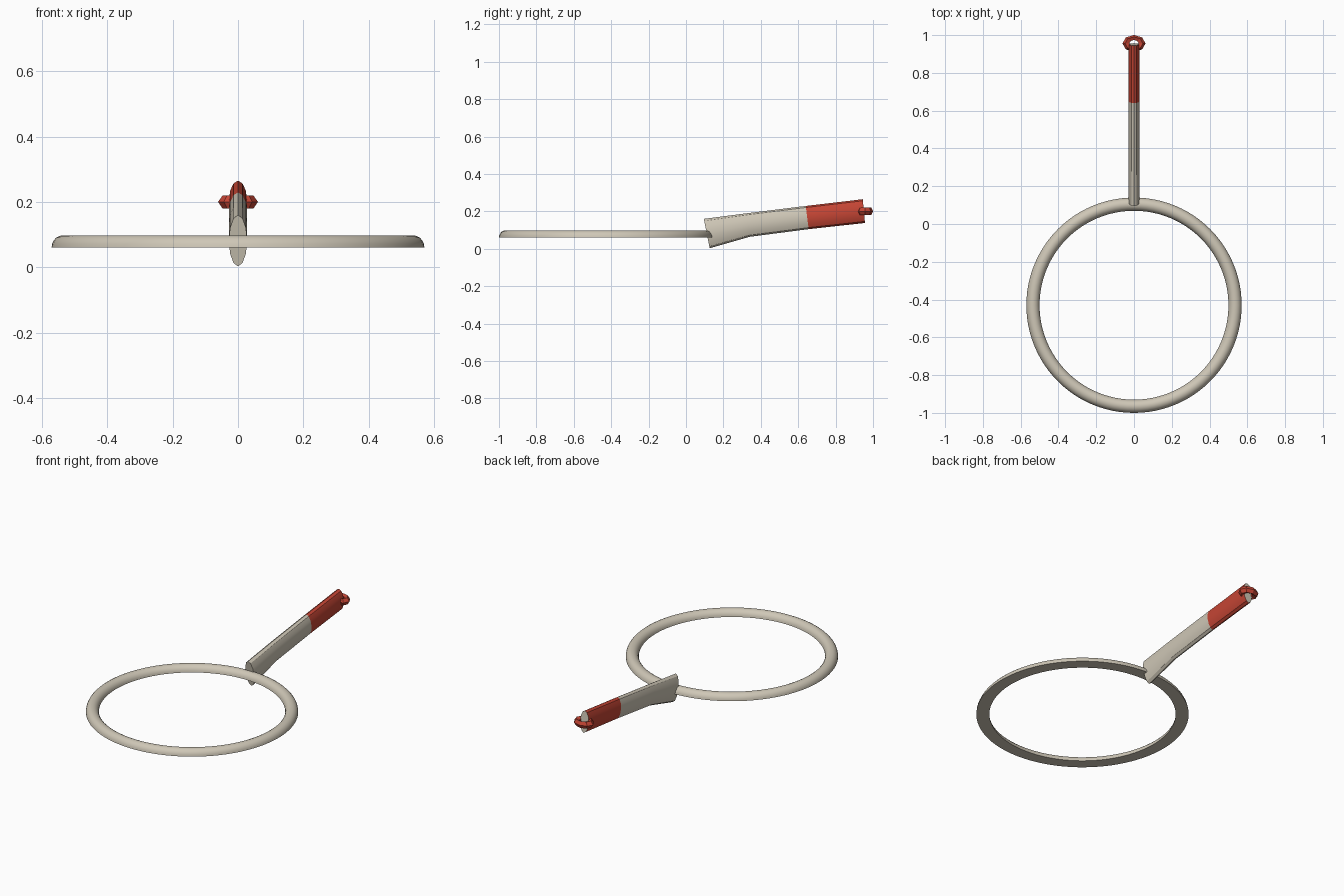
import bpy, bmesh
from math import pi, sin, cos, radians
from mathutils import Vector

cube = bpy.data.objects.get("Cube")
if cube:
    bpy.data.objects.remove(cube)


def make_material(name, rgb):
    mat = bpy.data.materials.new(name)
    mat.use_nodes = True
    mat.diffuse_color = (*rgb, 1)
    mat.node_tree.nodes["Principled BSDF"].inputs["Base Color"].default_value = (*rgb, 1)
    return mat


PALE = make_material("warm pale grey", (0.62, 0.57, 0.47))
RED = make_material("brick red", (0.56, 0.06, 0.035))


def finish(name, bm, materials, angle):
    bmesh.ops.recalc_face_normals(bm, faces=bm.faces)
    mesh = bpy.data.meshes.new(name)
    bm.to_mesh(mesh)
    bm.free()
    obj = bpy.data.objects.new(name, mesh)
    bpy.context.collection.objects.link(obj)
    for mat in materials:
        mesh.materials.append(mat)
    bpy.ops.object.select_all(action='DESELECT')
    obj.select_set(True)
    bpy.context.view_layer.objects.active = obj
    if angle:
        bpy.ops.object.shade_smooth_by_angle(angle=radians(angle))
    return obj


def bridge(bm, loop_a, loop_b):
    n = len(loop_a)
    return [bm.faces.new((loop_a[i], loop_a[(i + 1) % n],
                          loop_b[(i + 1) % n], loop_b[i])) for i in range(n)]


def swept_ring(name, profile, centre, segments, stretch, mat, angle):
    """Revolve a closed (radius, height) profile about a vertical axis."""
    bm = bmesh.new()
    loops = []
    for s in range(segments):
        a = 2 * pi * s / segments
        loops.append([bm.verts.new(centre + Vector((r * cos(a), r * sin(a) * stretch, z)))
                      for r, z in profile])
    for s in range(segments):
        bridge(bm, loops[s], loops[(s + 1) % segments])
    return finish(name, bm, [mat], angle)


# Hoop: half-round section with a flat underside
half_round = [(0.535 + 0.035 * cos(pi * i / 10), 0.037 * sin(pi * i / 10)) for i in range(11)]
swept_ring("hoop", half_round, Vector((0, -0.43, 0.061)), 96, 1, PALE, 40)

# Handle: elliptical sections given by top and bottom (y, z)
sections = [((0.095, 0.16), (0.127, 0.003)),
            ((0.325, 0.19), (0.34, 0.064)),
            ((0.64, 0.229), (0.656, 0.105)),
            ((0.945, 0.265), (0.957, 0.138))]
SIDES = 12
bm = bmesh.new()
loops = []
for top, bottom in sections:
    top, bottom = Vector((0, *top)), Vector((0, *bottom))
    mid, half = (top + bottom) / 2, (top - bottom) / 2
    loops.append([bm.verts.new(mid + half * cos(2 * pi * i / SIDES)
                               + Vector((0.028 * sin(2 * pi * i / SIDES), 0, 0)))
                  for i in range(SIDES)])
for i in range(3):
    for face in bridge(bm, loops[i], loops[i + 1]):
        face.material_index = int(i == 2)  # red grip at the far end
bm.faces.new(loops[0])
bm.faces.new(loops[-1])
finish("handle", bm, [PALE, RED], 30)

# Small faceted hanging loop at the end of the handle
facets = [(0.041 + 0.02 * cos(2 * pi * i / 5), 0.021 * sin(2 * pi * i / 5)) for i in range(5)]
swept_ring("hanging_loop", facets, Vector((0, 0.956, 0.2)), 8, 0.73, RED, 0)
